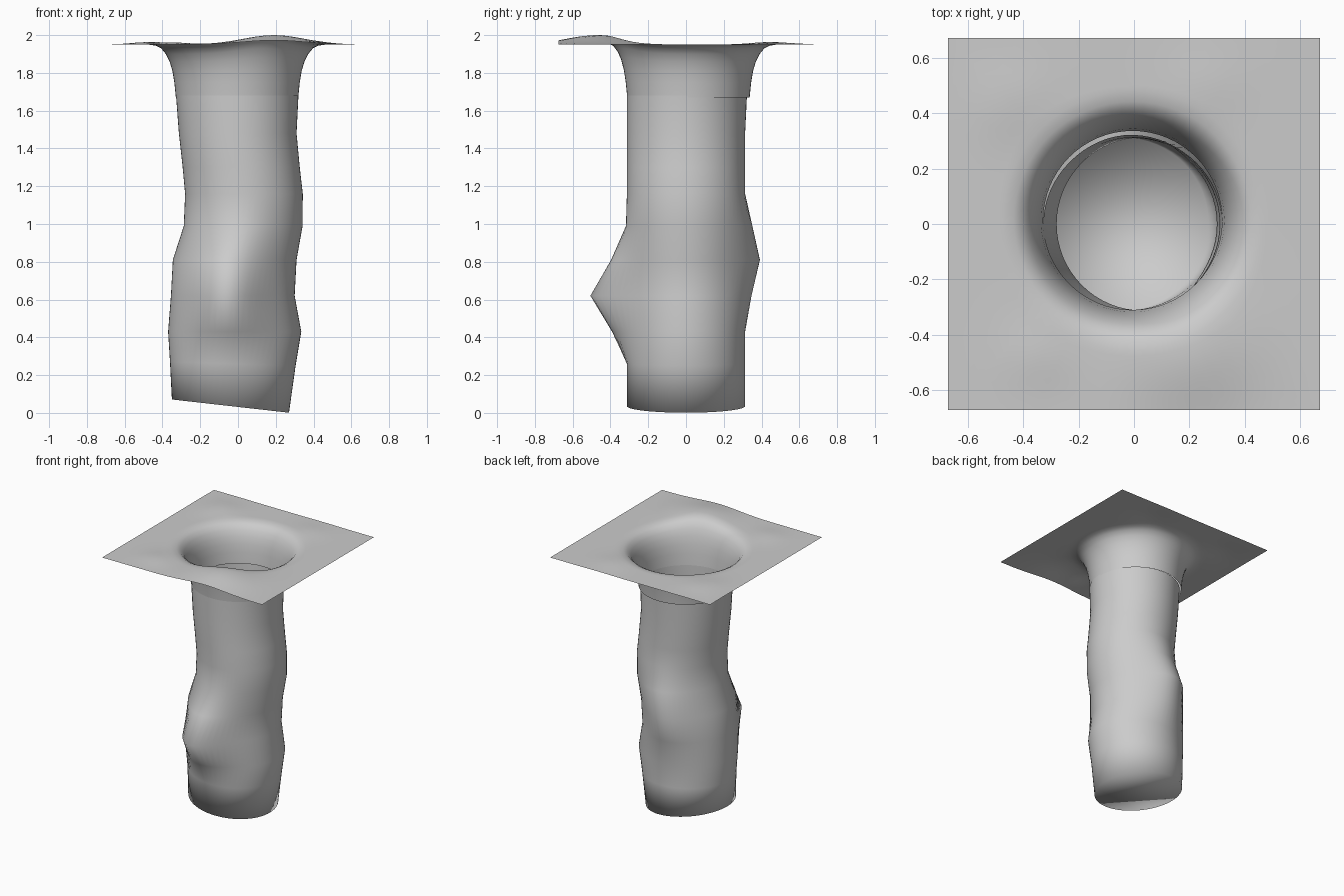
import bpy, bmesh
from math import sin, cos, pi, exp, radians

if "Cube" in bpy.data.objects:
    bpy.data.objects.remove(bpy.data.objects["Cube"])

N = 64


def loft(name, rings, cap=False):
    """Skin a stack of closed rings, optionally capping the first one."""
    bm = bmesh.new()
    loops = [[bm.verts.new(p) for p in r] for r in rings]
    for a, b in zip(loops, loops[1:]):
        for i in range(N):
            j = (i + 1) % N
            bm.faces.new((a[i], a[j], b[j], b[i]))
    if cap:
        bm.faces.new(loops[0][::-1])
    for f in bm.faces:
        f.smooth = True
    me = bpy.data.meshes.new(name)
    bm.to_mesh(me)
    bm.free()
    ob = bpy.data.objects.new(name, me)
    bpy.context.collection.objects.link(ob)
    return ob


def swell(angle, centre):
    """Angular falloff of a bulge in the shaft wall."""
    d = (angle - radians(centre) + pi) % (2 * pi) - pi
    return exp(-(d / radians(34)) ** 2)


def shaft_ring(z, left, right, front, back, tilt):
    cx, rx = (left + right) / 2, (right - left) / 2
    ring = []
    for i in range(N):
        a = 2 * pi * i / N
        x = cx + rx * cos(a)
        y = 0.313 * sin(a) - front * swell(a, 263) + back * swell(a, 97)
        ring.append((x, y, z - tilt * (x - cx)))
    return ring


# Wandering shaft: height, left x, right x, front bulge, back bulge, tilt
SHAFT = [
    (0.036, -0.35, 0.27, 0, 0, 0.113),
    (0.26, -0.36, 0.305, 0, 0, 0.03),
    (0.43, -0.37, 0.335, 0.08, 0, 0),
    (0.62, -0.355, 0.30, 0.195, 0.035, 0),
    (0.81, -0.345, 0.31, 0.085, 0.08, 0),
    (0.99, -0.287, 0.342, 0.005, 0.04, 0),
    (1.16, -0.28, 0.343, 0, 0, 0),
    (1.30, -0.293, 0.327, 0, 0, 0),
    (1.48, -0.313, 0.31, 0, 0, 0),
    (1.68, -0.328, 0.32, 0, 0.01, 0),
]
loft("shaft", [shaft_ring(*s) for s in SHAFT], cap=True)

# Gentle mounds on the ground: x, y, height, radius
MOUNDS = [(0.19, -0.47, 0.05, 0.23), (-0.36, -0.48, 0.012, 0.12),
          (-0.46, 0.45, 0.014, 0.14), (0.26, 0.5, 0.01, 0.13)]


def ground(x, y, z):
    w = min(1, max(0, (z - 1.72) / 0.23))
    w = w * w * (3 - 2 * w)
    return z + w * sum(h * exp(-((x - mx) ** 2 + (y - my) ** 2) / r ** 2)
                       for mx, my, h, r in MOUNDS)


# Flared mouth profile: radius, height
MOUTH = [(0.324, 1.67), (0.332, 1.75), (0.342, 1.81), (0.357, 1.86),
         (0.377, 1.90), (0.402, 1.93), (0.43, 1.944), (0.47, 1.95)]
rings = []
for r, z in MOUTH:
    ring = []
    for i in range(N):
        a = 2 * pi * i / N
        x, y = -0.005 + r * cos(a), 0.013 + r * sin(a)
        ring.append((x, y, ground(x, y, z)))
    rings.append(ring)

# Square ground sheet, blended outward from the round mouth
STEPS, HALF = 10, 0.674
for s in range(1, STEPS + 1):
    t = s / STEPS
    ring = []
    for i in range(N):
        a = 2 * pi * i / N
        k = HALF / max(abs(cos(a)), abs(sin(a)))
        x = (1 - t) * (-0.005 + 0.47 * cos(a)) + t * k * cos(a)
        y = (1 - t) * (0.013 + 0.47 * sin(a)) + t * k * sin(a)
        ring.append((x, y, ground(x, y, 1.95)))
    rings.append(ring)
loft("ground_with_mouth", rings)
